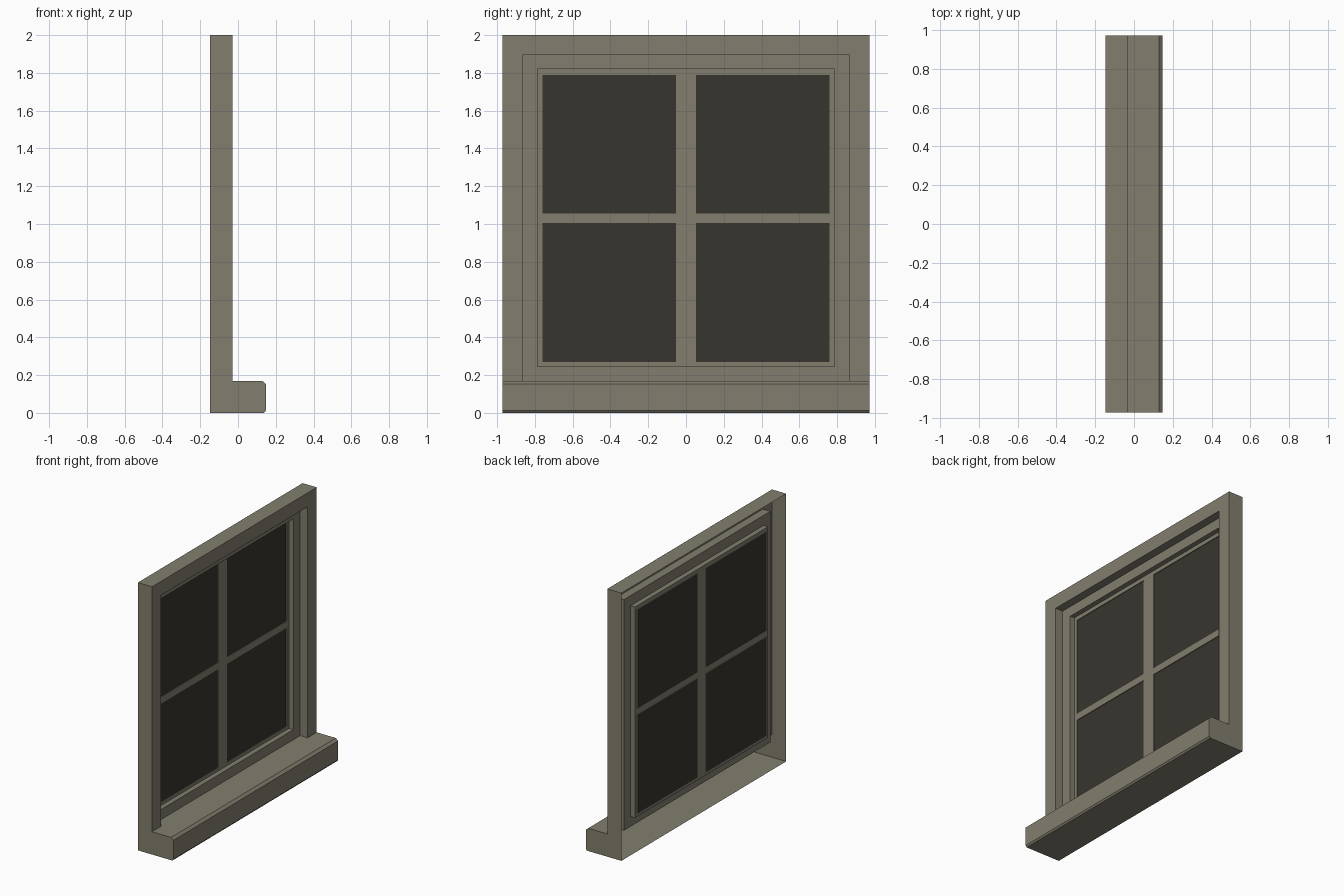
import bpy

cube = bpy.data.objects.get("Cube")
if cube:
    bpy.data.objects.remove(cube, do_unlink=True)


def make_material(name, colour):
    mat = bpy.data.materials.new(name)
    mat.use_nodes = True
    mat.diffuse_color = (*colour, 1)
    mat.node_tree.nodes["Principled BSDF"].inputs["Base Color"].default_value = (*colour, 1)
    return mat


PAINT = make_material("stone_grey_paint", (0.225, 0.21, 0.158))
GLASS = make_material("dark_glass", (0.039, 0.036, 0.027))

# Depth of each layer and half width of the whole window
BACK, FRONT, SASH, PANEL, PANE = -0.147, -0.03, -0.092, -0.129, -0.134
HALF = 0.972

# Rectangles in the window plane: y low, y high, z low, z high
SILL_TOP = 0.17
OUTER = (-HALF, HALF, SILL_TOP, 2.0)
OPENING = (-0.865, 0.865, SILL_TOP, 1.895)
SASH_HOLE = (-0.785, 0.785, 0.245, 1.82)
PANES = [(y0, y1, z0, z1)
         for y0, y1 in ((-0.76, -0.053), (0.053, 0.76))
         for z0, z1 in ((0.27, 1.005), (1.055, 1.79))]


def add_part(name, quads, mat):
    """Make one object from a list of polygons given by their corners."""
    verts, faces = [], []
    for quad in quads:
        faces.append(range(len(verts), len(verts) + len(quad)))
        verts.extend(quad)
    mesh = bpy.data.meshes.new(name)
    mesh.from_pydata(verts, [], [list(f) for f in faces])
    mesh.materials.append(mat)
    obj = bpy.data.objects.new(name, mesh)
    bpy.context.collection.objects.link(obj)
    return obj


def corners(rect, x):
    y0, y1, z0, z1 = rect
    return [(x, y0, z0), (x, y1, z0), (x, y1, z1), (x, y0, z1)]


def bridge(rect_a, xa, rect_b, xb, skip_bottom=False):
    """Join two rectangles with a band of four faces."""
    a, b = corners(rect_a, xa), corners(rect_b, xb)
    return [[a[i], a[(i + 1) % 4], b[(i + 1) % 4], b[i]]
            for i in range(1 if skip_bottom else 0, 4)]


# Outer casing, open at the back
add_part("casing_face", bridge(OUTER, FRONT, OPENING, FRONT, True), PAINT)
add_part("casing_top", [[(BACK, -HALF, 2), (FRONT, -HALF, 2),
                         (FRONT, HALF, 2), (BACK, HALF, 2)]], PAINT)
add_part("opening_reveal", bridge(OPENING, FRONT, OPENING, SASH), PAINT)

# Sill with eased front edges
sill = [(BACK, 0), (0.138, 0), (0.147, 0.012), (0.147, 0.153),
        (0.128, SILL_TOP), (FRONT, SILL_TOP)]
add_part("sill", [[(x0, -HALF, z0), (x0, HALF, z0), (x1, HALF, z1), (x1, -HALF, z1)][::-1]
                  for (x0, z0), (x1, z1) in zip(sill, sill[1:])], PAINT)

# Side walls of the casing and sill together
outline = sill + [(FRONT, 2), (BACK, 2)]
add_part("right_end", [[(x, -HALF, z) for x, z in outline]], PAINT)
add_part("left_end", [[(x, HALF, z) for x, z in reversed(outline)]], PAINT)

# Sash and its recessed step
add_part("sash_face", bridge(OPENING, SASH, SASH_HOLE, SASH), PAINT)
add_part("sash_step", bridge(SASH_HOLE, SASH, SASH_HOLE, PANEL), PAINT)

# Glazing bars: grid of cells around the pane holes
ys = [SASH_HOLE[0], -0.76, -0.053, 0.053, 0.76, SASH_HOLE[1]]
zs = [SASH_HOLE[2], 0.27, 1.005, 1.055, 1.79, SASH_HOLE[3]]
bars = [corners((ys[i], ys[i + 1], zs[j], zs[j + 1]), PANEL)
        for i in range(5) for j in range(5) if not (i % 2 and j % 2)]
add_part("glazing_bars", bars, PAINT)

# Panes with narrow painted returns
add_part("pane_returns", [q for p in PANES for q in bridge(p, PANEL, p, PANE)], PAINT)
add_part("glass_panes", [corners(p, PANE) for p in PANES], GLASS)
